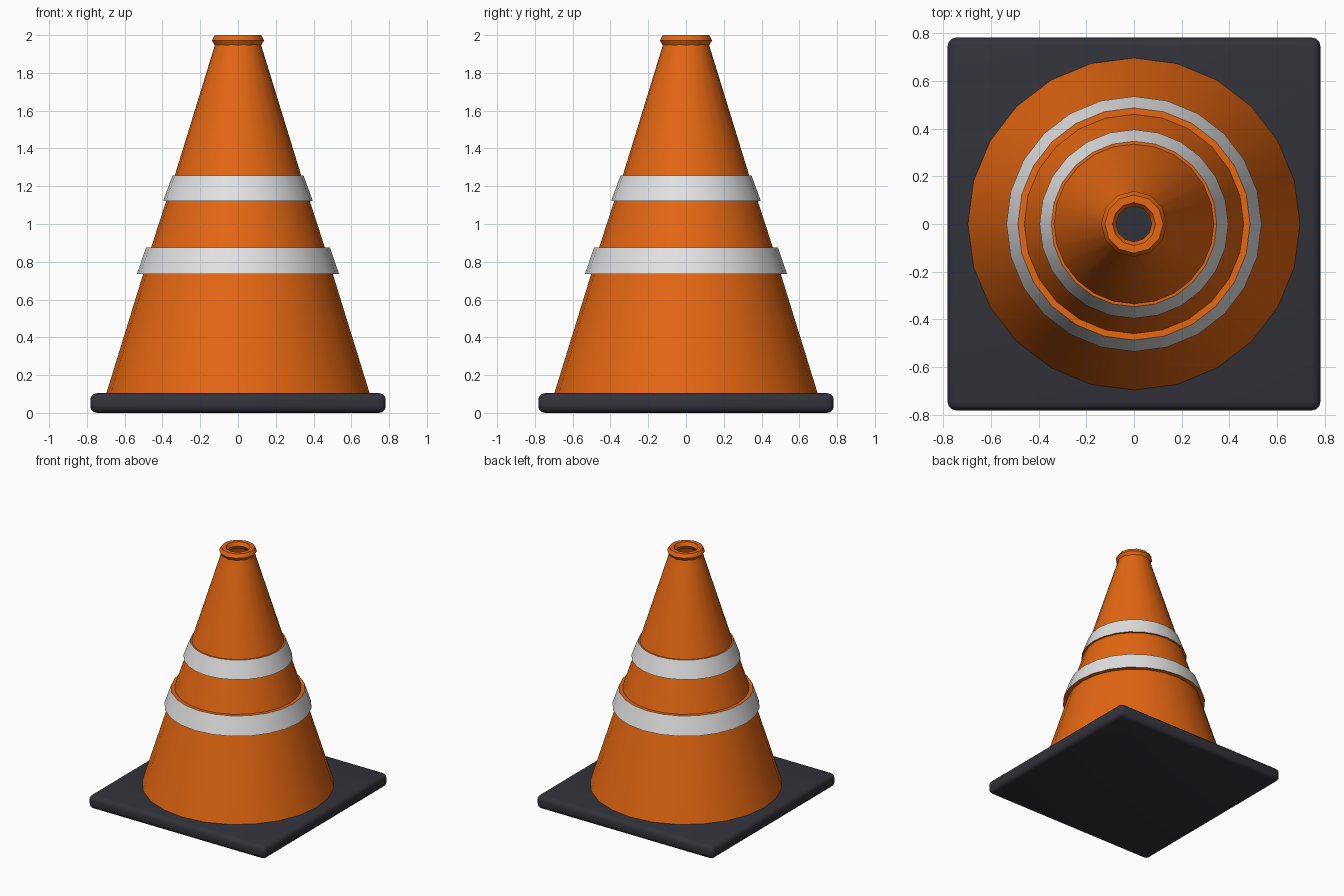
import bpy, bmesh, math

if "Cube" in bpy.data.objects:
    bpy.data.objects.remove(bpy.data.objects["Cube"])


def material(name, rgb):
    m = bpy.data.materials.new(name)
    m.diffuse_color = (*rgb, 1.0)
    m.use_nodes = True
    m.node_tree.nodes["Principled BSDF"].inputs["Base Color"].default_value = m.diffuse_color
    return m


orange = material("orange plastic", (0.78, 0.135, 0.006))
white = material("reflective white", (0.76, 0.76, 0.76))
rubber = material("dark rubber", (0.032, 0.032, 0.043))


def finish(bm, name, mats, angle):
    mesh = bpy.data.meshes.new(name)
    bmesh.ops.recalc_face_normals(bm, faces=bm.faces)
    bm.to_mesh(mesh)
    bm.free()
    for m in mats:
        mesh.materials.append(m)
    ob = bpy.data.objects.new(name, mesh)
    bpy.context.collection.objects.link(ob)
    bpy.ops.object.select_all(action='DESELECT')
    ob.select_set(True)
    bpy.context.view_layer.objects.active = ob
    bpy.ops.object.shade_smooth_by_angle(angle=math.radians(angle))
    return ob


def revolve(name, profile, sides, mats, angle, closed=False, painted=()):
    """Spin (radius, z) points about z; painted spans use the second material."""
    bm = bmesh.new()
    rings = [[bm.verts.new((r * math.cos(i * math.tau / sides),
                            r * math.sin(i * math.tau / sides), z))
              for i in range(sides)] for r, z in profile]
    for k in range(len(rings) if closed else len(rings) - 1):
        a, b = rings[k], rings[(k + 1) % len(rings)]
        for i in range(sides):
            j = (i + 1) % sides
            f = bm.faces.new((a[i], a[j], b[j], b[i]))
            f.material_index = int(k in painted)
    return finish(bm, name, mats, angle)


# Square rubber base with rounded edges
bm = bmesh.new()
bmesh.ops.create_cube(bm, size=1.0)
for v in bm.verts:
    v.co.x *= 1.564
    v.co.y *= 1.564
    v.co.z = (v.co.z + 0.5) * 0.105
bmesh.ops.bevel(bm, geom=bm.edges[:], offset=0.036, segments=3,
                profile=0.5, affect='EDGES')
finish(bm, "base", [rubber], 40)

# Hollow cone body with two raised reflective bands
cone = [(0.698, 0.10),
        (0.502, 0.735), (0.535, 0.735), (0.487, 0.875), (0.460, 0.875),
        (0.380, 1.122), (0.396, 1.122), (0.347, 1.256), (0.335, 1.256),
        (0.120, 1.955)]
revolve("cone_body", cone, 24, [orange, white], 30, painted=(2, 6))

# Six-sided lip ring around the open tip
lip = [(0.106 + 0.032 * math.cos(k * math.tau / 6),
        1.9723 + 0.032 * math.sin(k * math.tau / 6)) for k in range(6)]
revolve("top_lip", lip, 12, [orange], 35, closed=True)
